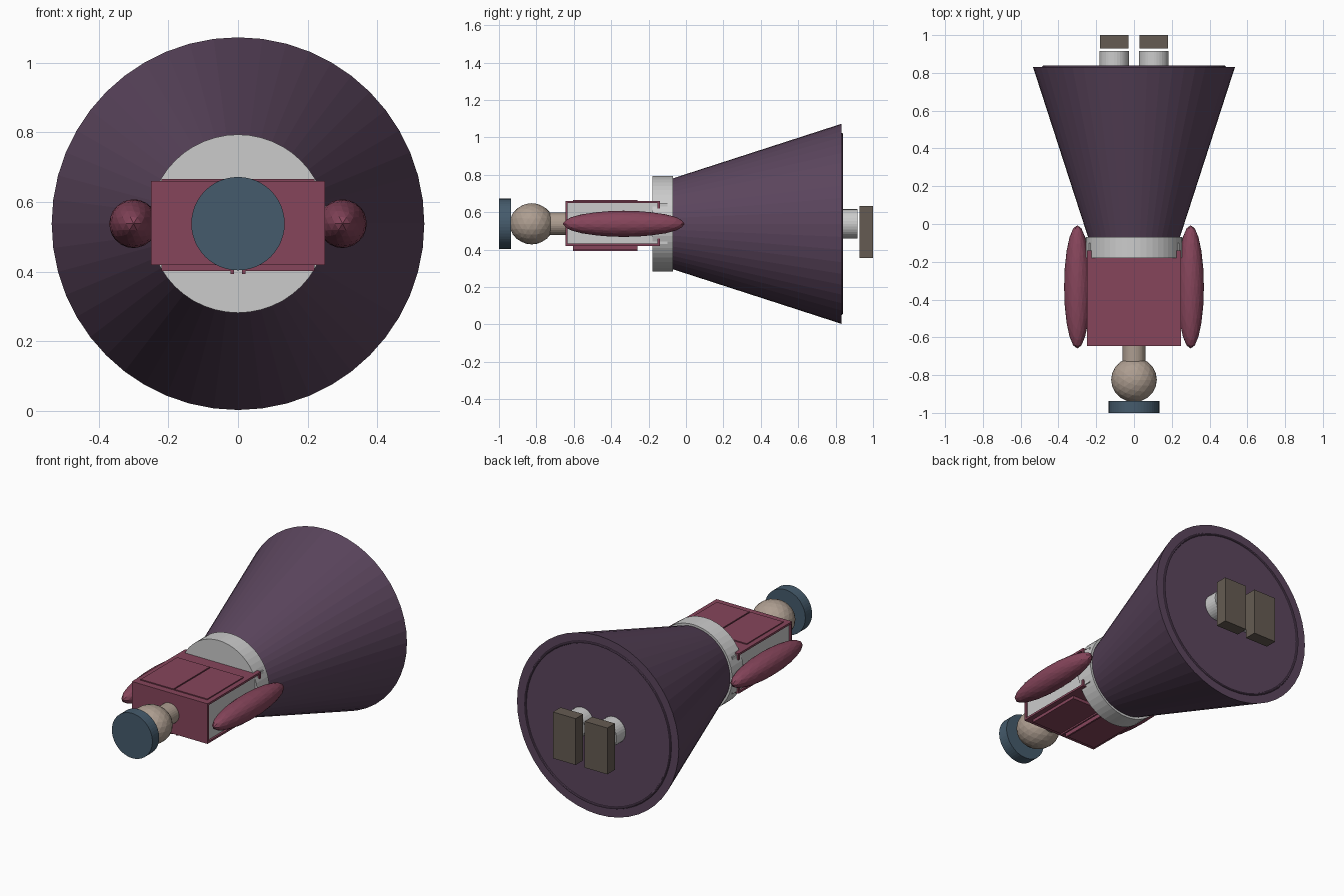
import bpy, math
from mathutils import Vector

if "Cube" in bpy.data.objects:
    bpy.data.objects.remove(bpy.data.objects["Cube"])

ZC = 0.538  # height of the long axis


def mat(name, rgb):
    m = bpy.data.materials.new(name)
    m.diffuse_color = (*rgb, 1)
    m.use_nodes = True
    m.node_tree.nodes["Principled BSDF"].inputs["Base Color"].default_value = m.diffuse_color
    return m


PURPLE = mat("purple", (0.105, 0.06, 0.11))
PINK = mat("pink", (0.24, 0.06, 0.105))
TAN = mat("tan", (0.42, 0.34, 0.28))
BLUE = mat("blue", (0.06, 0.105, 0.15))
BROWN = mat("brown", (0.13, 0.105, 0.085))


def finish(name, m):
    o = bpy.context.object
    o.name = name
    if m:
        o.data.materials.append(m)
    return o


def box(name, x, y, z, m=None):
    bpy.ops.mesh.primitive_cube_add(size=1, location=[(a + b) / 2 for a, b in (x, y, z)])
    o = finish(name, m)
    s = Vector([b - a for a, b in (x, y, z)])
    for v in o.data.vertices:
        v.co = v.co * s
    return o


def tube(name, y0, y1, r0, r1, m=None, x=0, n=48):
    # rotated so that the primitive's bottom sits at y0
    bpy.ops.mesh.primitive_cone_add(vertices=n, radius1=r0, radius2=r1, depth=y1 - y0,
                                    location=(x, (y0 + y1) / 2, ZC),
                                    rotation=(-math.pi / 2, 0, 0))
    return finish(name, m)


def ball(name, x, y, size, m):
    bpy.ops.mesh.primitive_ico_sphere_add(subdivisions=3, radius=1, location=(x, y, ZC))
    o = finish(name, m)
    o.scale = size
    return o


# skirt, its hem ring, and waistband
tube("skirt", -0.07, 0.832, 0.243, 0.535, PURPLE)
bpy.ops.mesh.primitive_torus_add(major_segments=48, minor_segments=8, major_radius=0.48,
                                 minor_radius=0.007, location=(0, 0.832, ZC),
                                 rotation=(math.pi / 2, 0, 0))
finish("hem_ring", PURPLE)
tube("waistband", -0.18, -0.07, 0.256, 0.256)

# head, neck, hat
tube("neck", -0.74, -0.64, 0.061, 0.061, TAN, n=32)
ball("head", 0, -0.825, (0.121, 0.118, 0.11), TAN)
tube("hat", -1.0, -0.936, 0.134, 0.134, BLUE)

# torso core with jacket plates
box("torso", (-0.238, 0.238), (-0.635, -0.1), (0.43, 0.65))
box("jacket_shoulder", (-0.25, 0.25), (-0.645, -0.633), (0.42, 0.66), PINK)
box("jacket_back", (-0.25, 0.25), (-0.645, -0.14), (0.648, 0.66), PINK)
box("jacket_front", (-0.25, 0.25), (-0.645, -0.14), (0.42, 0.432), PINK)

for s, side in ((-1, "left"), (1, "right")):
    def span(a, b):
        return tuple(sorted((s * a, s * b)))
    # jacket panels, placket strip and corner flanges
    box(f"back_panel_{side}", span(0.004, 0.22), (-0.605, -0.26), (0.655, 0.666), PINK)
    box(f"front_panel_{side}", span(0.012, 0.22), (-0.605, -0.26), (0.402, 0.425), PINK)
    box(f"placket_{side}", span(0.012, 0.022), (-0.605, -0.26), (0.393, 0.425), PINK)
    box(f"flange_top_{side}", span(0.225, 0.25), (-0.152, -0.14), (0.62, 0.655), PINK)
    box(f"flange_bottom_{side}", span(0.225, 0.25), (-0.152, -0.14), (0.425, 0.46), PINK)
    # arms, legs, feet
    ball(f"arm_{side}", s * 0.3, -0.333, (0.07, 0.326, 0.07), PINK)
    tube(f"leg_{side}", 0.8, 0.916, 0.078, 0.078, x=s * 0.105, n=32)
    box(f"foot_{side}", span(0.03, 0.18), (0.928, 1.0), (0.355, 0.632), BROWN)
